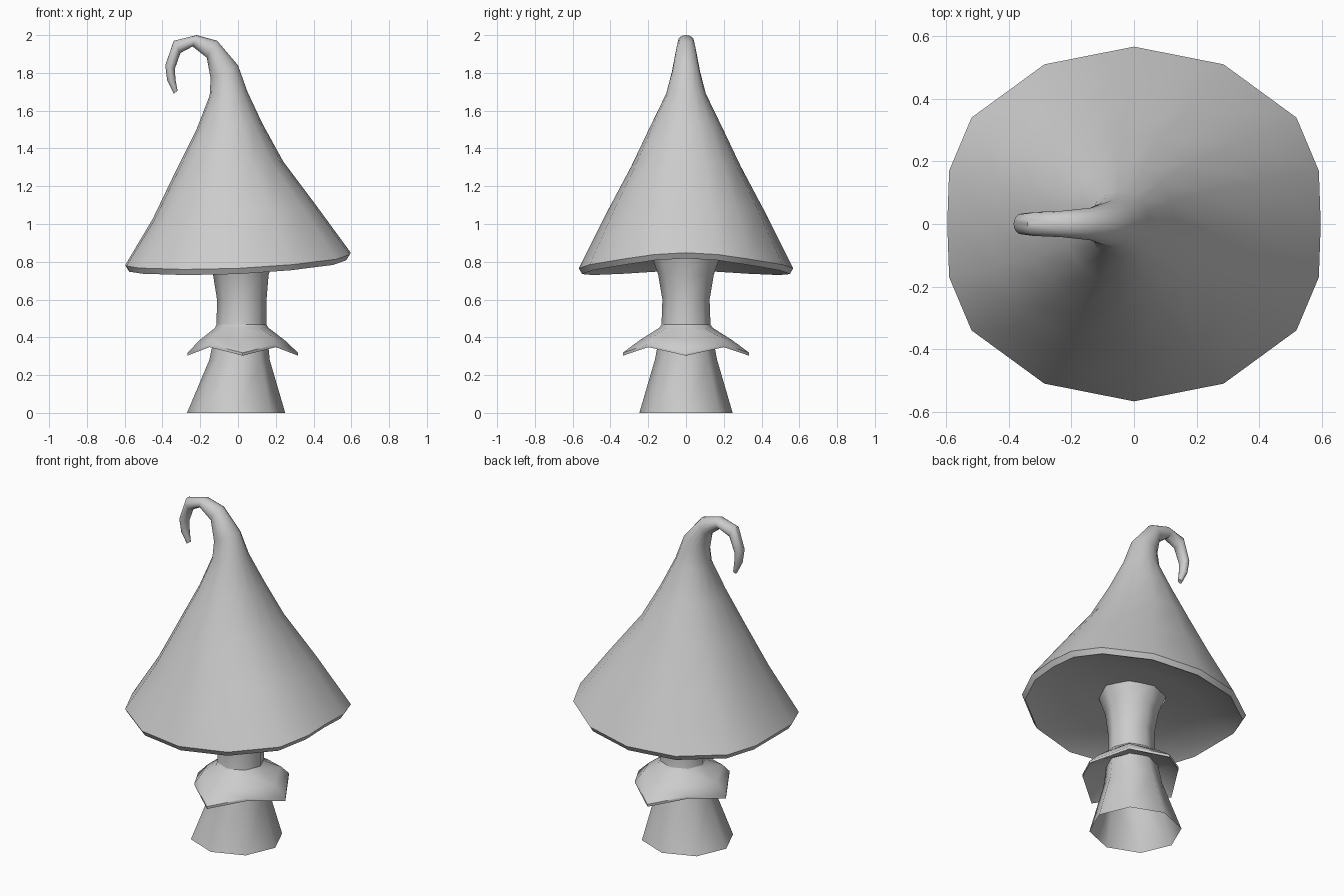
import bpy, bmesh, math
from mathutils import Vector

if "Cube" in bpy.data.objects:
    bpy.data.objects.remove(bpy.data.objects["Cube"])


def loft(name, rings, cap_end=False, angle=50):
    """Skin a list of closed rings of points into one smooth-shaded object."""
    bm = bmesh.new()
    loops = [[bm.verts.new(p) for p in ring] for ring in rings]
    n = len(loops[0])
    for a, b in zip(loops, loops[1:]):
        for i in range(n):
            j = (i + 1) % n
            bm.faces.new((a[i], a[j], b[j], b[i]))
    if cap_end:
        bm.faces.new(loops[-1])
    bmesh.ops.recalc_face_normals(bm, faces=bm.faces)
    mesh = bpy.data.meshes.new(name)
    bm.to_mesh(mesh)
    bm.free()
    obj = bpy.data.objects.new(name, mesh)
    bpy.context.collection.objects.link(obj)
    bpy.ops.object.select_all(action='DESELECT')
    obj.select_set(True)
    bpy.context.view_layer.objects.active = obj
    bpy.ops.object.shade_smooth_by_angle(angle=math.radians(angle))
    return obj


# Sixteen-sided outlines: squarish for the brim, round for the hook
quarter = [(1, 0), (0.99, 0.3), (0.87, 0.6), (0.48, 0.9)]
back = [(0, 1)] + [(-x, y) for x, y in reversed(quarter[1:])]
half = quarter + back
brim = half + [(-x, -y) for x, y in half]
circle = [(math.cos(i * math.pi / 8), math.sin(i * math.pi / 8)) for i in range(16)]


def outline(square):
    return [Vector(c).lerp(Vector(b), square) for b, c in zip(brim, circle)]


def brim_ring(scale, lift, wave):
    """Wavy horizontal ring around the brim."""
    ring = []
    for (x, y), (c, s) in zip(outline(1), circle):
        z = 0.765 + wave * (0.033 * c + 0.025 * (c * c - s * s)) + lift
        ring.append((0.597 * scale * x, 0.567 * scale * y, z))
    return ring


def cap_ring(left, right, depth, square):
    """Tilted ring spanning two silhouette points of the front view."""
    l, r = Vector((left[0], 0, left[1])), Vector((right[0], 0, right[1]))
    mid, arm = (l + r) / 2, (r - l) / 2
    return [mid + arm * u + Vector((0, depth * v, 0)) for u, v in outline(square)]


# Pointed cap: underside, wavy lip, cone, curled hook
cap_sections = [
    ((-0.45, 1.03), (0.42, 1.09), 0.42, 0.7),
    ((-0.33, 1.28), (0.24, 1.33), 0.29, 0.4),
    ((-0.22, 1.50), (0.13, 1.53), 0.19, 0.2),
    ((-0.15, 1.68), (0.05, 1.70), 0.105, 0),
    ((-0.145, 1.77), (0.0, 1.84), 0.075, 0),
    ((-0.165, 1.88), (-0.11, 1.97), 0.052, 0),
    ((-0.24, 1.94), (-0.22, 2.0), 0.042, 0),
    ((-0.305, 1.905), (-0.34, 1.97), 0.038, 0),
    ((-0.335, 1.82), (-0.385, 1.84), 0.033, 0),
    ((-0.33, 1.76), (-0.375, 1.76), 0.026, 0),
    ((-0.32, 1.705), (-0.34, 1.69), 0.013, 0),
]
loft("cap",
     [brim_ring(0.28, 0.07, 0.1), brim_ring(0.6, 0.05, 0.4), brim_ring(0.88, 0.02, 0.8),
      brim_ring(0.97, -0.005, 1), brim_ring(1.0, 0.025, 1)]
     + [cap_ring(*s) for s in cap_sections], cap_end=True)


def stem_ring(z, rx, ry, cx, dip=0.0, tuck=1.0):
    """Eight-sided ring; dip raises and tuck pulls in the diagonal corners."""
    ring = []
    for i in range(8):
        a = i * math.pi / 4
        k = tuck if i % 2 else 1
        ring.append((cx + rx * k * math.cos(a), ry * k * math.sin(a), z + (dip if i % 2 else 0)))
    return ring


# Flared stem, open at the foot
loft("stem", [stem_ring(*s) for s in [
    (0.0, 0.26, 0.247, -0.01), (0.28, 0.16, 0.165, 0.008), (0.46, 0.132, 0.13, 0.018),
    (0.6, 0.131, 0.125, 0.02), (0.73, 0.147, 0.147, 0.015), (0.84, 0.19, 0.185, 0.01)]])

# Pointed skirt around the stem, with a thin hem and an underside
loft("skirt", [stem_ring(*s) for s in [
    (0.475, 0.128, 0.125, 0.018),
    (0.45, 0.142, 0.142, 0.02),
    (0.385, 0.225, 0.245, 0.022, 0.025, 0.95),
    (0.318, 0.293, 0.335, 0.025, 0.045, 0.85),
    (0.303, 0.293, 0.333, 0.025, 0.045, 0.85),
    (0.355, 0.215, 0.235, 0.022, 0.025, 0.95),
    (0.40, 0.13, 0.13, 0.018)]])
